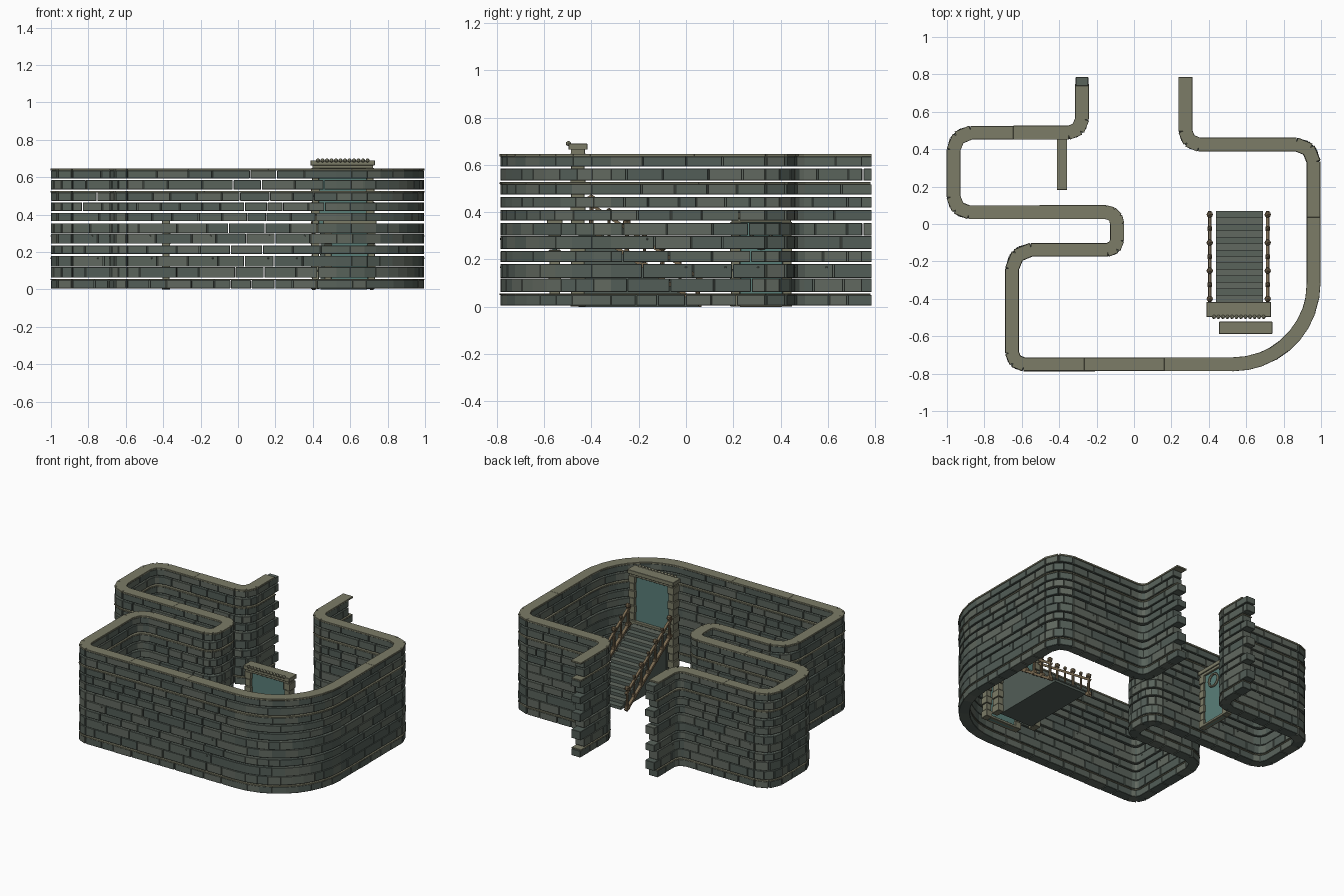
import bpy, bmesh, math, random
from mathutils import Vector, Matrix

if "Cube" in bpy.data.objects:
    bpy.data.objects.remove(bpy.data.objects["Cube"])
random.seed(4)

def mat(name, c):
    m = bpy.data.materials.new(name)
    m.diffuse_color = (*c, 1)
    m.use_nodes = True
    m.node_tree.nodes["Principled BSDF"].inputs["Base Color"].default_value = m.diffuse_color
    return m

STONE = [mat("stone_a", (.10, .125, .105)), mat("stone_b", (.085, .11, .095)), mat("stone_c", (.12, .14, .115))]
TRIM = mat("pale_trim", (.20, .20, .135))
TEAL = mat("teal_panel", (.10, .21, .19))
WOOD = mat("brown_wood", (.19, .14, .08))

def box(bm, c, size, ang=0, mi=0, tilt=0):
    M = (Matrix.Translation(c) @ Matrix.Rotation(ang, 4, 'Z') @ Matrix.Rotation(tilt, 4, 'X')
         @ Matrix.Diagonal((*size, 1)))
    vs = bmesh.ops.create_cube(bm, size=1, matrix=M)['verts']
    for f in {f for v in vs for f in v.link_faces}:
        f.material_index = mi

def ball(bm, c, r, mi=0):
    vs = bmesh.ops.create_icosphere(bm, subdivisions=1, radius=r, matrix=Matrix.Translation(c))['verts']
    for f in {f for v in vs for f in v.link_faces}:
        f.material_index = mi

def finish(bm, name, mats, bevel=0):
    me = bpy.data.meshes.new(name)
    bm.to_mesh(me)
    bm.free()
    ob = bpy.data.objects.new(name, me)
    bpy.context.collection.objects.link(ob)
    for m in mats:
        me.materials.append(m)
    if bevel:
        b = ob.modifiers.new("bevel", 'BEVEL')
        b.width, b.segments = bevel, 1
    return ob

# Wall centreline corners: x, y, bend radius, bricks in bend
CORNERS = [(-.278, .488, .07, 2), (-.965, .488, .09, 2), (-.965, .063, .08, 2),
           (-.09, .063, .06, 3), (-.09, -.138, .05, 2), (-.652, -.138, .10, 2),
           (-.652, -.75, .06, 2), (.96, -.75, .43, 9), (.96, .425, .09, 2), (.275, .425, .07, 2)]

def wall_path(odd, y_left, y_right):
    """List of (start, end, is_bend) pieces along the wall."""
    ctrl = [(-.278, y_left, 0, 0)] + CORNERS + [(.275, y_right, 0, 0)]
    out, prev = [], Vector(ctrl[0][:2])
    for i in range(1, len(ctrl) - 1):
        p, a, b = (Vector(ctrl[k][:2]) for k in (i, i - 1, i + 1))
        r, n = ctrl[i][2], ctrl[i][3] + odd
        da, db = (a - p).normalized(), (b - p).normalized()
        out.append((prev, p + da * r, False))
        cen = p + (da + db) * r
        prev = p + da * r
        for k in range(1, n + 1):
            t = math.pi / 2 * k / n
            q = cen - db * r * math.cos(t) - da * r * math.sin(t)
            out.append((prev, q, True))
            prev = q
    out.append((prev, Vector(ctrl[-1][:2]), False))
    return out

def lay(bm, path, z0, z1, step, thick, odd, mats, gap, studs=False):
    for a, b, bend in path:
        d = b - a
        L, ang = d.length, math.atan2(d.y, d.x)
        d.normalize()
        if bend:
            cuts, ext = [0, L], .014
        else:
            n = max(1, round(L / step))
            cuts = [0] + [(k + (.5 if odd else 0) + random.uniform(-.18, .18)) * L / n
                          for k in range(0 if odd else 1, n)] + [L]
            ext = -gap
        nrm = Vector((-d.y, d.x))
        for s0, s1 in zip(cuts, cuts[1:]):
            c = a + d * (s0 + s1) / 2
            th = thick + random.uniform(-.003, .002)
            box(bm, (c.x, c.y, (z0 + z1) / 2), (s1 - s0 + ext, th, z1 - z0), ang, random.randrange(mats))
            if studs and not bend and random.random() < .7:
                c = a + d * (s1 - .03)
                box(bm, (c.x, c.y, z1 - .013), (.008, thick + .006, .008), ang, mats - 1)

# Brick courses with open joints
COURSES = [(.005, .05), (.063, .12), (.122, .18), (.189, .235), (.245, .299), (.301, .354),
           (.365, .41), (.419, .465), (.474, .518), (.534, .584), (.593, .635)]
for i, (z0, z1) in enumerate(COURSES):
    odd = i % 2
    last = i == len(COURSES) - 1
    yl, yr = (.787, .745) if odd or last else (.75, .787)
    bm = bmesh.new()
    lay(bm, wall_path(odd, yl, yr), z0, z1, random.choice((.11, .13, .15)), .068, odd, 3, .004, i in (2, 4))
    finish(bm, f"wall_course_{i + 1:02d}", STONE, .002)

# Pale trim bands on the base, upper wall and top
for name, z0, z1, yl, yr in (("base_trim", .05, .057, .75, .78), ("upper_trim", .518, .527, .75, .78),
                             ("wall_cap", .635, .646, .74, .785)):
    bm = bmesh.new()
    lay(bm, wall_path(0, yl, yr), z0, z1, .35, .073, 0, 1, 0)
    finish(bm, name, [TRIM], .001)

# Door: stacked jamb stones, lintel with beads, panel and ring
def door(name, loc, ang, w, h, depth, sill, beads=True):
    bm = bmesh.new()
    jw = .045
    n = max(4, round((h - .04) / .05))
    bh = (h - .04) / n
    for s in (-1, 1):
        for k in range(n):
            e = .008 * (k % 2)
            box(bm, (s * (w / 2 - jw / 2 - .004), 0, (k + .5) * bh), (jw - e, depth * .8 - e, bh - .003), 0, 0)
    box(bm, (0, 0, h - .033), (w - .02, depth * .75, .02))
    box(bm, (0, 0, h - .013), (w, depth, .026))
    box(bm, (0, 0, sill + (h - .04 - sill) / 2), (w - 2 * jw, depth * .3, h - .04 - sill), 0, 1)
    box(bm, (0, 0, sill + .008), (w - 2 * jw, depth * .8, .016))
    if beads:
        m = 12
        for k in range(m):
            ball(bm, ((k / (m - 1) - .5) * (w - .08), -depth / 2, h), .0125, 0)
    ob = finish(bm, name, [TRIM, TEAL], .0015)
    ob.location = loc
    ob.rotation_euler.z = ang
    return ob

door("upper_doorway", (.56, -.457, 0), 0, .345, .69, .08, .33)
door("inner_door", (-.385, .318, 0), math.pi / 2, .27, .40, .055, 0, False)
door("under_stair_door", (.597, -.555, .005), 0, .285, .37, .065, 0, False)
bpy.ops.mesh.primitive_torus_add(major_segments=16, minor_segments=6, major_radius=.042, minor_radius=.008,
                                 location=(-.368, .318, .29), rotation=(0, math.pi / 2, 0))
bpy.context.object.name = "inner_door_ring"
bpy.context.object.data.materials.append(TRIM)

# Solid staircase with overhanging treads
N, Y0, Y1, TOP = 14, .065, -.42, .33
run, rise = (Y0 - Y1) / N, TOP / N
bm = bmesh.new()
for k in range(N):
    h = (k + 1) * rise
    y = Y0 - (k + .5) * run
    box(bm, (.565, y, (h - .006) / 2), (.244, run, h - .006), 0, 1)
    box(bm, (.565, y + .003, h - .004), (.252, run + .004, .008), 0, 2 * (k % 2))
box(bm, (.565, -.437, TOP / 2), (.25, .034, TOP), 0, 1)
finish(bm, "staircase", STONE)

# Railings: turned posts with ball tops and a sloping handrail
slope = math.atan2(TOP, Y0 - Y1)
for x, side in ((.405, "left"), (.715, "right")):
    bm = bmesh.new()
    for k in range(7):
        y = .05 - k * .075
        base = max(0, (Y0 - y) * math.tan(slope))
        big = k % 2 == 0
        bmesh.ops.create_cone(bm, cap_ends=True, segments=8, radius1=.010 if big else .006,
                              radius2=.008 if big else .006, depth=.13,
                              matrix=Matrix.Translation((x, y, base + .065)))
        ball(bm, (x, y, base + .14), .019 if big else .013)
        box(bm, (x, y, base + .012), (.024, .024, .024))
    ln = (Y0 - Y1) / math.cos(slope)
    ym = (Y0 + Y1) / 2
    box(bm, (x, ym, TOP / 2 + .115), (.016, ln, .014), 0, 0, -slope)
    box(bm, (x, ym, TOP / 2 + .005), (.02, ln, .016), 0, 0, -slope)
    finish(bm, side + "_railing", [WOOD])
